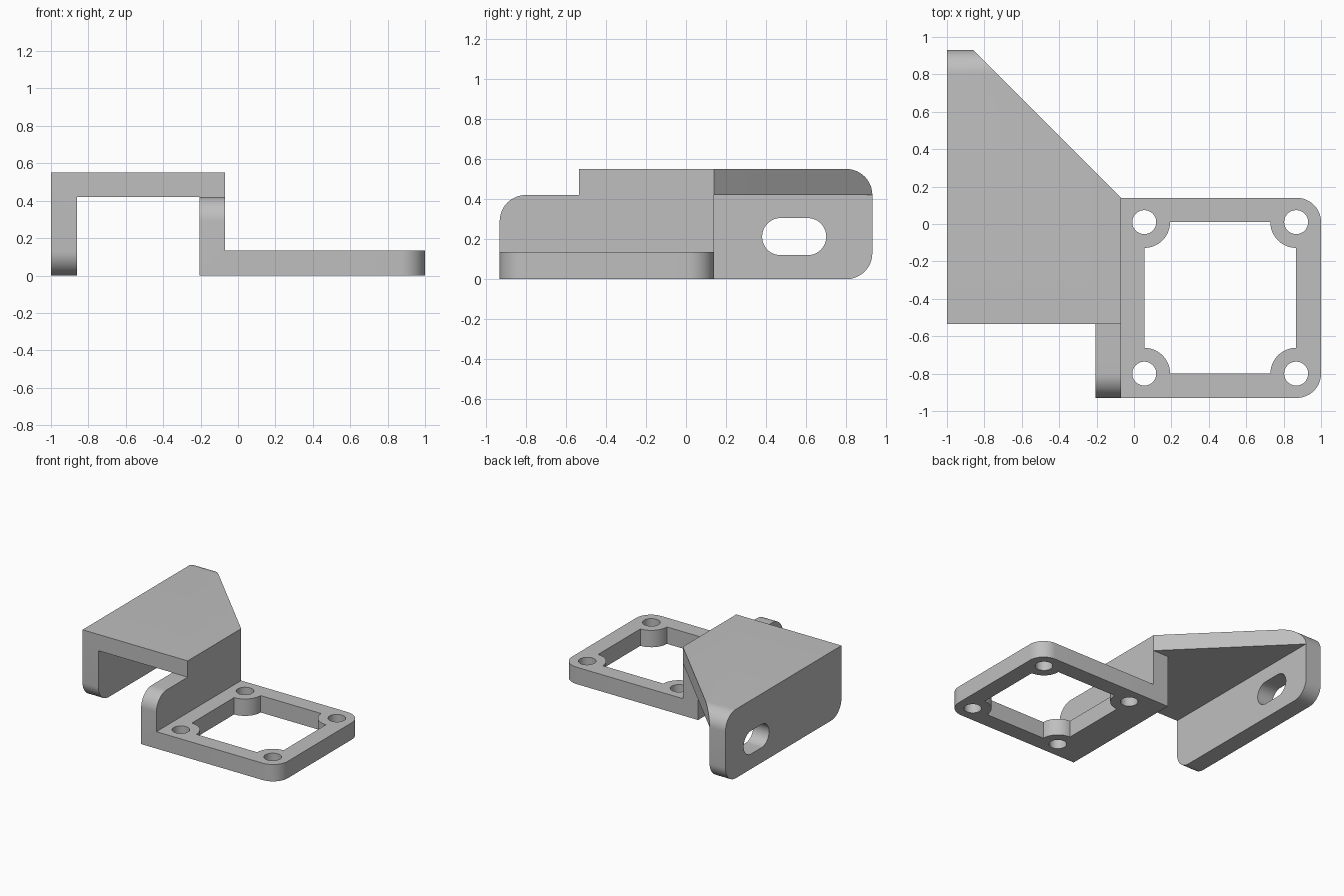
import bpy, bmesh, math
from mathutils import Vector

cube = bpy.data.objects.get("Cube")
if cube:
    bpy.data.objects.remove(cube, do_unlink=True)

grey = bpy.data.materials.new("plain grey")
grey.use_nodes = True
COLOUR = (0.52, 0.52, 0.52, 1)
grey.diffuse_color = COLOUR
grey.node_tree.nodes["Principled BSDF"].inputs["Base Color"].default_value = COLOUR

R = 0.13          # fillet radius
THICK = 0.135     # base thickness


def outline(lo, hi, radii, steps=12):
    """Rectangle with a radius per corner: low-low, high-low, high-high, low-high."""
    corners = [(lo[0], lo[1]), (hi[0], lo[1]), (hi[0], hi[1]), (lo[0], hi[1])]
    inward = [(1, 1), (-1, 1), (-1, -1), (1, -1)]
    pts = []
    for i, (c, d, r) in enumerate(zip(corners, inward, radii)):
        if r == 0:
            pts.append(c)
            continue
        for k in range(steps + 1):
            a = math.pi + (i + k / steps) * math.pi / 2
            pts.append((c[0] + r * (d[0] + math.cos(a)), c[1] + r * (d[1] + math.sin(a))))
    return pts


def prism(name, pts, start, end, axis="z"):
    """Extrude a profile along z (points are x, y) or along x (points are y, z)."""
    def place(u, v, w):
        return (u, v, w) if axis == "z" else (w, u, v)
    bm = bmesh.new()
    face = bm.faces.new([bm.verts.new(place(u, v, start)) for u, v in pts])
    ext = bmesh.ops.extrude_face_region(bm, geom=[face])
    moved = [e for e in ext["geom"] if isinstance(e, bmesh.types.BMVert)]
    bmesh.ops.translate(bm, verts=moved, vec=Vector(place(0, 0, end - start)))
    bmesh.ops.recalc_face_normals(bm, faces=bm.faces)
    mesh = bpy.data.meshes.new(name)
    bm.to_mesh(mesh)
    bm.free()
    mesh.materials.append(grey)
    obj = bpy.data.objects.new(name, mesh)
    bpy.context.scene.collection.objects.link(obj)
    return obj


def disc(name, centre, r, start, end):
    lo, hi = [c - r for c in centre], [c + r for c in centre]
    return prism(name, outline(lo, hi, [r] * 4)[:], start, end)


def combine(target, tool, operation):
    """Apply a boolean and drop the tool."""
    tool.hide_render = True
    mod = target.modifiers.new(operation, "BOOLEAN")
    mod.operation, mod.object, mod.solver = operation, tool, "EXACT"
    bpy.context.view_layer.objects.active = target
    bpy.ops.object.modifier_apply(modifier=mod.name)
    bpy.data.objects.remove(tool, do_unlink=True)


# Raised bracket: rounded side profile, hollowed into an outer wall and a top plate
bracket = prism("bracket", outline((-0.535, 0), (0.93, 0.55), (R, R, R, 0)), -1, -0.07, "x")
combine(bracket, prism("channel", outline((-1, -1), (2, 0.42), [0] * 4), -0.86, 0.5, "x"), "DIFFERENCE")

# Diagonal rear edge of the top plate
combine(bracket, prism("diagonal", [(-0.07, 0.14), (0.43, -0.36), (0.43, 1.43), (-1.36, 1.43)],
                       -1, 1), "DIFFERENCE")

# Slot through the outer wall
combine(bracket, prism("slot", outline((0.38, 0.12), (0.70, 0.305), [0.092] * 4), -1.2, -0.8, "x"),
        "DIFFERENCE")

# Upright wall between the top plate and the base
combine(bracket, prism("upright_wall", outline((-0.93, 0), (0.14, 0.42), (0, 0, 0, R)),
                       -0.205, -0.07, "x"), "UNION")

# Base frame with its window, corner bosses and screw holes
base = prism("base_frame", outline((-0.07, -0.93), (1, 0.14), (0, R, R, 0)), 0, THICK)
window = prism("window", outline((0.055, -0.80), (0.867, 0.01), [0] * 4), -0.1, 0.3)
centres = [(x, y) for x in (0.055, 0.867) for y in (-0.80, 0.01)]
for c in centres:
    combine(window, disc("boss", c, 0.138, -0.2, 0.4), "DIFFERENCE")
combine(base, window, "DIFFERENCE")
for c in centres:
    combine(base, disc("screw_hole", c, 0.064, -0.1, 0.3), "DIFFERENCE")

combine(bracket, base, "UNION")
bracket.name = "mounting_bracket"

# Smooth fillets, crisp edges
bpy.ops.object.select_all(action="DESELECT")
bracket.select_set(True)
bpy.context.view_layer.objects.active = bracket
bpy.ops.object.shade_smooth_by_angle(angle=math.radians(30))
